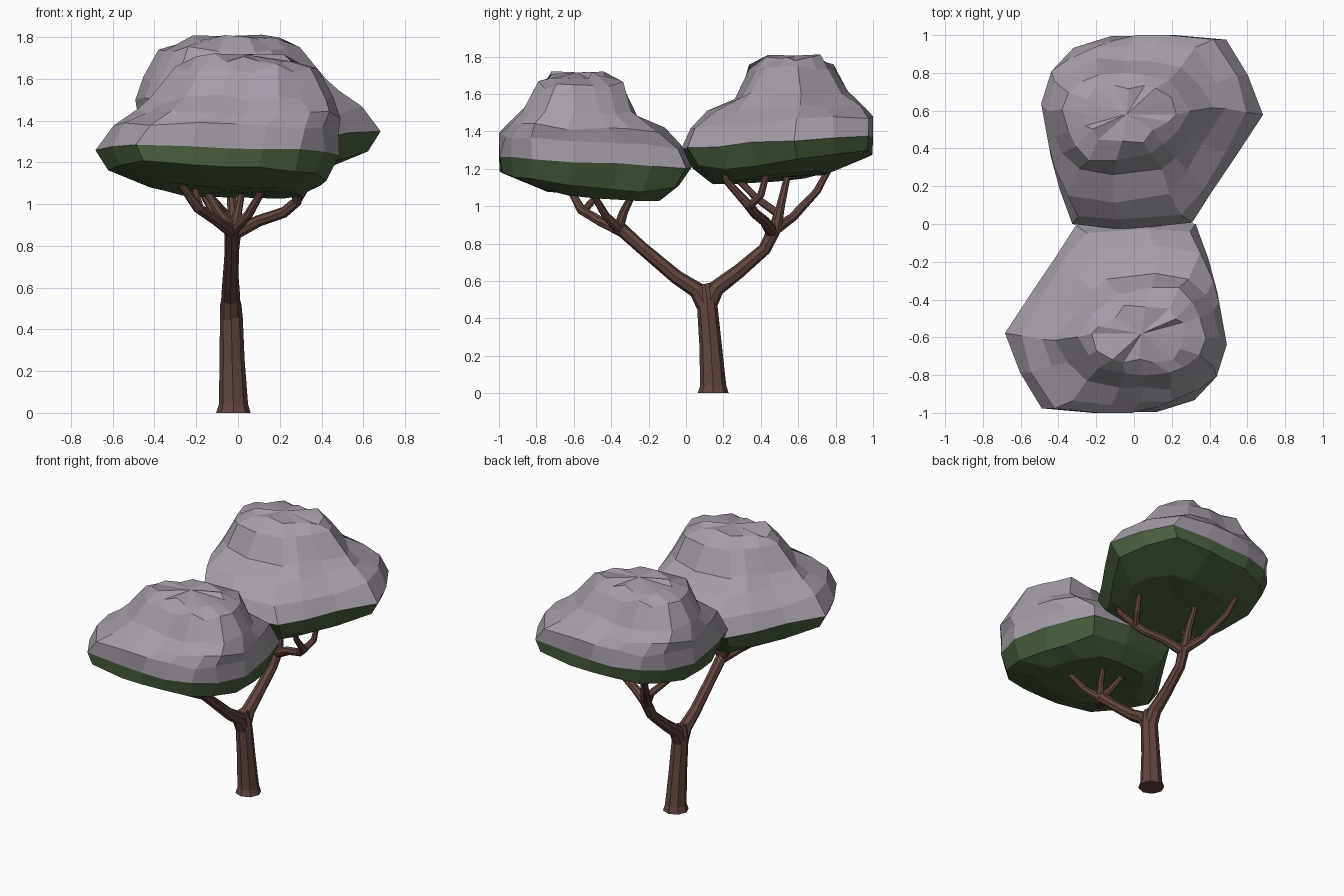
import bpy, bmesh, math, random
from mathutils import Vector, Matrix


def material(name, rgb):
    m = bpy.data.materials.new(name)
    m.diffuse_color = (*rgb, 1)
    return m


BARK = material("bark", (0.125, 0.06, 0.05))
LEAF = material("leaf", (0.07, 0.12, 0.05))
SNOW = material("snow", (0.37, 0.335, 0.385))

# Rim outline of a crown seen from above
OUTLINE = [(.68, .57), (.61, .78), (.49, .98), (.22, 1.0), (.05, .99), (-.12, .99),
           (-.30, .93), (-.42, .83), (-.48, .60), (-.44, .35), (-.40, .18), (-.33, .0),
           (-.05, -.03), (.30, .0), (.41, .17), (.54, .35)]
N = len(OUTLINE)

# Crown rings: z, xmin, xmax, ymin, ymax, roundness, tilt
RINGS = [(1.155, -.30, .42, .13, .76, .3, .09),
         (1.215, -.43, .63, .04, .99, .0, .13),
         (1.335, -.48, .68, -.03, 1.0, .0, .06),
         (1.435, -.475, .60, .01, 1.0, .1, .07),
         (1.525, -.48, .48, .12, .96, .15, .04),
         (1.59, -.45, .40, .26, .87, .4, .02),
         (1.74, -.39, .29, .34, .80, .4, .0),
         (1.79, -.27, .21, .44, .73, .4, .0)]


def crown(name, matrix, seed):
    rnd = random.Random(seed)
    bm = bmesh.new()
    rings = []
    for k, (z, x0, x1, y0, y1, rounded, tilt) in enumerate(RINGS):
        ring = []
        for i, (ox, oy) in enumerate(OUTLINE):
            a = 2 * math.pi * i / N
            u = Vector(((ox - .10) / .58, (oy - .485) / .515))
            u = u.lerp(Vector((math.cos(a), math.sin(a))), rounded)
            j = .022 if k > 2 else .008
            x = (x0 + x1) / 2 + u.x * (x1 - x0) / 2 + rnd.uniform(-j, j)
            y = (y0 + y1) / 2 + u.y * (y1 - y0) / 2 + rnd.uniform(-j, j)
            y = max(-.03, min(1.0, y))
            h = z + tilt * (y - .5) + .4 * tilt * (x - .1) + rnd.uniform(-j, j)
            if k == 1:
                h += .06 * max(0, .25 - y) / .25     # underside lifts at the inner edge
            ring.append(bm.verts.new((x, y, h)))
        rings.append(ring)
    for k in range(len(rings) - 1):
        for i in range(N):
            n = (i + 1) % N
            f = bm.faces.new((rings[k][i], rings[k][n], rings[k + 1][n], rings[k + 1][i]))
            f.material_index = 1 if k >= 2 else 0
    # close the underside and the top
    for ring, p, mat in ((rings[0], (.05, .45, 1.15), 0), (rings[-1], (-.04, .58, 1.805), 1)):
        c = bm.verts.new(p)
        for i in range(N):
            bm.faces.new((ring[i], ring[(i + 1) % N], c)).material_index = mat
    bmesh.ops.recalc_face_normals(bm, faces=bm.faces)
    bm.transform(matrix)
    me = bpy.data.meshes.new(name)
    bm.to_mesh(me)
    bm.free()
    me.materials.append(LEAF)
    me.materials.append(SNOW)
    bpy.context.collection.objects.link(bpy.data.objects.new(name, me))


def limbs(name, paths, thick=1.0):
    # each path: points (x, y, z, radius), swept as an eight-sided tube
    cu = bpy.data.curves.new(name, 'CURVE')
    cu.dimensions = '3D'
    cu.bevel_depth = thick
    cu.bevel_resolution = 2
    cu.use_fill_caps = True
    for path in paths:
        s = cu.splines.new('POLY')
        s.use_smooth = False
        s.points.add(len(path) - 1)
        for p, (x, y, z, r) in zip(s.points, path):
            p.co = (x, y, z, 1)
            p.radius = r
    cu.materials.append(BARK)
    ob = bpy.data.objects.new(name, cu)
    bpy.context.collection.objects.link(ob)
    bpy.ops.object.select_all(action='DESELECT')
    bpy.context.view_layer.objects.active = ob
    ob.select_set(True)
    bpy.ops.object.convert(target='MESH')


# Snowy crowns: the front one is the back one turned half round and lowered
crown("back_crown", Matrix.Identity(4), 5)
crown("front_crown", Matrix.Translation((0, 0, -.09)) @ Matrix.Rotation(math.pi, 4, 'Z'), 5)

# Trunk
limbs("trunk", [[(-.022, .145, 0, .083), (-.022, .145, .04, .07), (-.028, .132, .25, .06),
                 (-.032, .115, .45, .055), (-.035, .11, .52, .051), (-.035, .10, .585, .032)]])

# Two main limbs of the fork
limbs("main_limbs", [
    [(-.035, .11, .45, .047), (-.035, .06, .55, .045), (-.035, -.05, .62, .038),
     (-.03, -.24, .78, .034), (-.03, -.35, .88, .036), (-.03, -.38, .90, .025)],
    [(-.035, .11, .45, .047), (-.035, .16, .56, .045), (-.035, .28, .65, .038),
     (-.03, .42, .77, .034), (-.02, .47, .87, .036), (-.02, .48, .91, .025)]])

# Branches under the front crown
limbs("front_branches", [
    [(-.03, -.35, .87, .028), (-.10, -.46, .92, .023), (-.19, -.56, .98, .022), (-.27, -.62, 1.09, .016), (-.28, -.63, 1.15, .013)],
    [(-.18, -.55, .97, .018), (-.20, -.49, 1.04, .016), (-.21, -.45, 1.13, .012)],
    [(-.03, -.35, .87, .026), (.05, -.43, .95, .019), (.12, -.50, 1.07, .015), (.13, -.52, 1.14, .012)],
    [(-.03, -.36, .88, .026), (-.09, -.34, .96, .019), (-.15, -.29, 1.06, .015), (-.16, -.28, 1.14, .012)],
    [(-.02, -.36, .88, .024), (.0, -.33, .97, .018), (.02, -.28, 1.07, .014), (.02, -.27, 1.14, .012)]], 1.15)

# Branches under the back crown
limbs("back_branches", [
    [(-.02, .46, .86, .030), (.10, .42, .92, .024), (.22, .37, .96, .023), (.28, .33, 1.01, .022), (.30, .22, 1.13, .016), (.30, .20, 1.2, .013)],
    [(.27, .34, 1.0, .020), (.31, .40, 1.06, .018), (.32, .44, 1.2, .013)],
    [(-.02, .48, .88, .028), (-.03, .51, 1.02, .020), (-.05, .54, 1.15, .016), (-.05, .55, 1.22, .013)],
    [(-.02, .47, .87, .028), (-.07, .49, .96, .022), (-.14, .38, 1.04, .017), (-.17, .27, 1.15, .014)],
    [(-.02, .47, .87, .028), (-.10, .57, .94, .022), (-.18, .70, 1.08, .018), (-.21, .76, 1.19, .015), (-.21, .77, 1.25, .012)]], 1.15)
